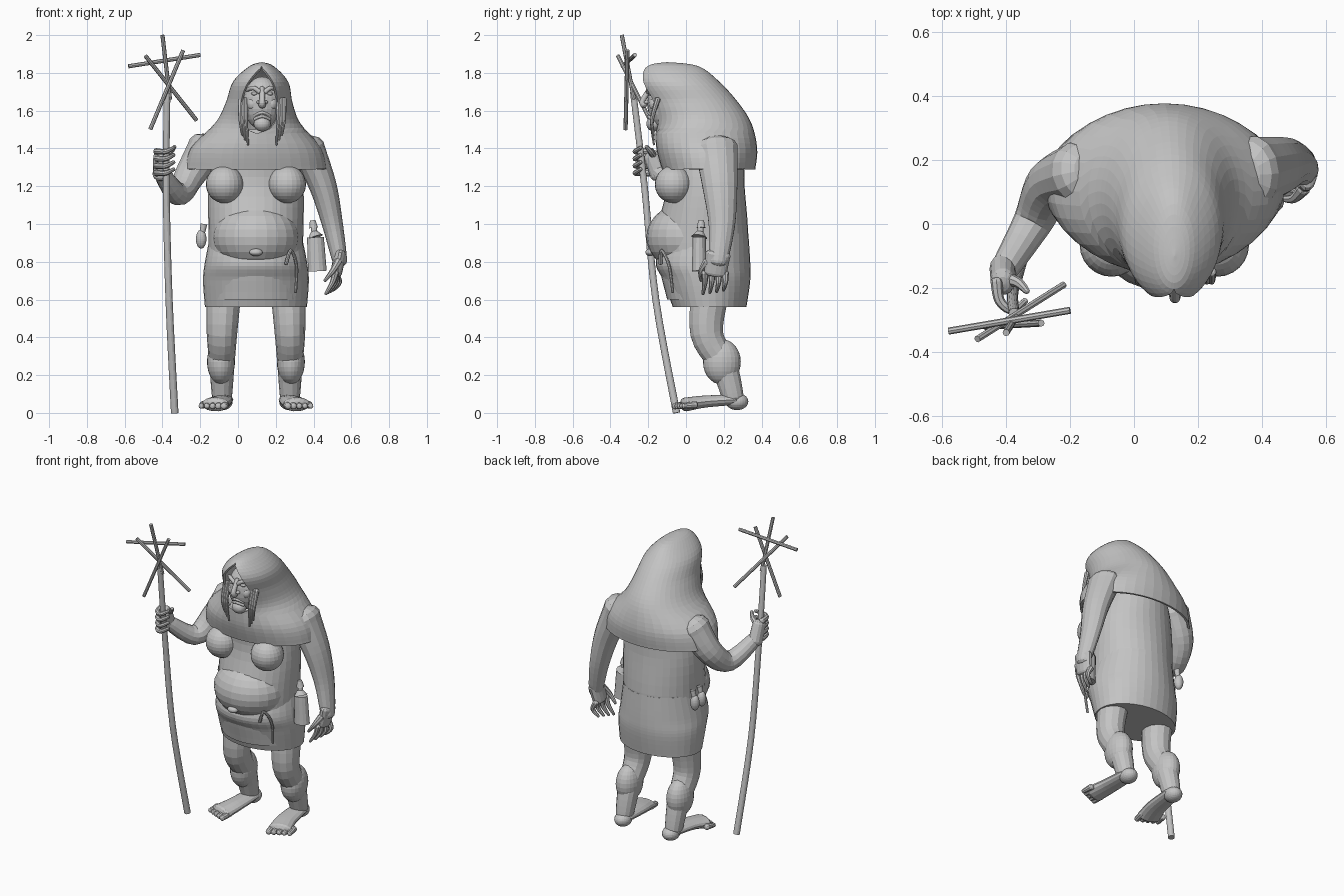
import bpy, bmesh, math
from mathutils import Vector

cube = bpy.data.objects.get("Cube")
if cube:
    bpy.data.objects.remove(cube, do_unlink=True)

GREY = (0.55, 0.55, 0.55, 1)
clay = bpy.data.materials.new("clay grey")
clay.use_nodes = True
clay.diffuse_color = GREY
shader = next(node for node in clay.node_tree.nodes if node.type == 'BSDF_PRINCIPLED')
shader.inputs["Base Color"].default_value = GREY
shader.inputs["Roughness"].default_value = 0.8

BODY_X = 0.095
FACE_X = 0.128
SIDES = (("right", -1), ("left", 1))
parts = []


def smooth_path(rows, steps=5):
    """Resample rows of numbers with a Catmull-Rom spline."""
    rows = [Vector(row) for row in rows]
    padded = [rows[0]] + rows + [rows[-1]]
    result = []
    for before, start, end, after in zip(padded, padded[1:], padded[2:], padded[3:]):
        leave, arrive = (end - before) / 2, (after - start) / 2
        for step in range(steps):
            t = step / steps
            blend = t * t * (3 - 2 * t)
            result.append(start.lerp(end, blend) + leave * t * (1 - t) ** 2 - arrive * t * t * (1 - t))
    return result + [rows[-1]]


def skin_rings(name, rings, closed=True, caps=True):
    """Bridge a stack of equal rings into one mesh object."""
    bm = bmesh.new()
    grid = [[bm.verts.new(point) for point in ring] for ring in rings]
    count = len(grid[0])
    for low, high in zip(grid, grid[1:]):
        for k in range(count if closed else count - 1):
            following = (k + 1) % count
            bm.faces.new((low[k], low[following], high[following], high[k]))
    if caps:
        bm.faces.new(grid[0])
        bm.faces.new(grid[-1])
    bmesh.ops.remove_doubles(bm, verts=bm.verts, dist=0.0003)
    bmesh.ops.recalc_face_normals(bm, faces=bm.faces)
    mesh = bpy.data.meshes.new(name)
    bm.to_mesh(mesh)
    bm.free()
    mesh.materials.append(clay)
    obj = bpy.data.objects.new(name, mesh)
    bpy.context.collection.objects.link(obj)
    parts.append(obj)
    return obj


def tube(name, path, thick, thin, depth=1, rounded=True, sides=14):
    """Tapering limb along a smoothed path; depth flattens or deepens it."""
    centres = smooth_path(path)
    last = len(centres) - 1
    overall = (centres[-1] - centres[0]).normalized()
    reference = Vector((0, 1, 0)) if abs(overall.z) > 0.7 else Vector((0, 0, 1))
    across = overall.cross(reference)
    rings = []
    for i, centre in enumerate(centres):
        along = (centres[min(i + 1, last)] - centres[max(i - 1, 0)]).normalized()
        across = (across - along * across.dot(along)).normalized()
        up = across.cross(along)
        radius = thick + (thin - thick) * i / last
        angles = [0]
        if rounded and i == 0:
            angles = [-1.55, -1, -0.5, 0]
        elif rounded and i == last:
            angles = [0, 0.5, 1, 1.55]
        for angle in angles:
            middle = centre + along * math.sin(angle) * radius * min(depth, 1) * 0.7
            size = radius * math.cos(angle)
            turns = [math.tau * k / sides for k in range(sides)]
            rings.append([middle + size * (across * math.cos(a) + up * depth * math.sin(a)) for a in turns])
    return skin_rings(name, rings)


def loft(name, rows, hood=False, sides=36):
    """Stacked ellipses (front y, back y, height, half width); a hood opens round the face."""
    rings = []
    for front, back, z, width in smooth_path(rows):
        centre_x = BODY_X + max(0, z - 1.4) * 0.07
        gap = 0
        if hood and 1.48 < z < 1.82:
            gap = 0.58 * math.sqrt(math.sin(math.pi * (z - 1.48) / (1.82 - 1.48)))
        ring = []
        for k in range(sides + hood):
            a = gap + (math.tau - 2 * gap) * k / sides
            ring.append((centre_x + max(0, width) * math.sin(a),
                         (front + back) / 2 - (back - front) / 2 * math.cos(a), z))
        rings.append(ring)
    return skin_rings(name, rings, closed=not hood, caps=not hood)


def blob(name, centre, radii):
    bm = bmesh.new()
    bmesh.ops.create_uvsphere(bm, u_segments=24, v_segments=14, radius=1)
    bmesh.ops.scale(bm, vec=radii, verts=bm.verts)
    bmesh.ops.translate(bm, vec=centre, verts=bm.verts)
    mesh = bpy.data.meshes.new(name)
    bm.to_mesh(mesh)
    bm.free()
    mesh.materials.append(clay)
    obj = bpy.data.objects.new(name, mesh)
    bpy.context.collection.objects.link(obj)
    parts.append(obj)


def beside(middle, sign, path):
    """Place points given as distances from a centre line on one side of it."""
    return [(middle + sign * x, y, z) for x, y, z in path]


# Torso, belly and skirt
loft("torso", [(-.1, .3, .6, .25), (-.16, .33, .9, .25), (-.1, .31, 1.2, .25), (-.1, .3, 1.4, .2), (0, .2, 1.5, .1)])
blob("belly", (BODY_X, 0, .93), (.23, .21, .18))
blob("navel", (BODY_X, -.19, .85), (.035, .025, .02))
loft("skirt", [(-.07, .32, .56, .27), (-.12, .34, .7, .28), (-.16, .34, .8, .27), (-.1, .33, .95, .24)])

# Cape and hood as one cloth shell, open around the face
cape = loft("hooded_cape", [(-.12, .36, 1.29, .37), (-.15, .37, 1.4, .34), (-.16, .34, 1.53, .22), (-.2, .27, 1.64, .17),
                            (-.24, .17, 1.75, .14), (-.2, .06, 1.83, .06), (-.1, -.1, 1.85, 0)], hood=True)
cloth = cape.modifiers.new("thickness", 'SOLIDIFY')
cloth.thickness = 0.014
cloth.offset = 0

# Head with long nose and drooping mouth
blob("head", (FACE_X, -.115, 1.64), (.1, .09, .14))
blob("chin", (FACE_X, -.17, 1.53), (.045, .04, .04))
tube("nose", [(FACE_X, -.19, 1.72), (FACE_X, -.23, 1.65), (FACE_X, -.22, 1.63)], thick=.012, thin=.02)
for lip, height in (("upper_lip", 1.59), ("lower_lip", 1.57)):
    corner = height - .015
    tube(lip, [(FACE_X - .04, -.18, corner), (FACE_X, -.2, height), (FACE_X + .04, -.18, corner)], thick=.008, thin=.008)

for label, sign in SIDES:
    blob(label + "_breast", (BODY_X + sign * .165, -.065, 1.21), (.1, .1, .1))
    tube(label + "_brow", beside(FACE_X, sign, [(.015, -.2, 1.7), (.045, -.195, 1.72), (.08, -.16, 1.71)]),
         thick=.013, thin=.01)
    blob(label + "_eye", (FACE_X + sign * .04, -.185, 1.69), (.018, .014, .01))
    blob(label + "_cheek", (FACE_X + sign * .05, -.165, 1.635), (.03, .03, .035))
    blob(label + "_nostril", (FACE_X + sign * .018, -.208, 1.645), (.012, .014, .01))
    for k in range(3):
        outward = .085 + .015 * k
        tube(label + "_hair_strand", beside(FACE_X, sign, [(outward, -.15, 1.66), (outward, -.18, 1.55),
             (outward - .01, -.17, 1.42 + .025 * k)]), thick=.015, thin=.005, sides=8)

    # Leg, foot and toes
    tube(label + "_leg", beside(BODY_X, sign, [(.17, .13, .65), (.18, .11, .42), (.18, .2, .25), (.18, .25, .08)]),
         thick=.095, thin=.052, depth=1.1)
    blob(label + "_calf", (BODY_X + sign * .185, .19, .27), (.074, .1, .12))
    blob(label + "_heel", (BODY_X + sign * .175, .27, .06), (.052, .06, .045))
    tube(label + "_foot", beside(BODY_X, sign, [(.175, .26, .07), (.19, .1, .06), (.215, 0, .045)]),
         thick=.055, thin=.075, depth=.5)
    for k in range(5):
        outward, tip = .16 + .03 * k, -.06 + .012 * k
        tube(label + "_toe", beside(BODY_X, sign, [(outward, tip + .06, .043), (outward + .01, tip, .036)]),
             thick=.02, thin=.018 - .001 * k, sides=10)

# Hanging left arm and hand
tube("left_arm", [(.37, .16, 1.4), (.45, .18, 1.2), (.5, .19, 1), (.54, .17, .8)],
     thick=.09, thin=.038, depth=1.3)
tube("left_palm", [(.54, .17, .84), (.52, .155, .74)], thick=.034, thin=.03, depth=2)
for k in range(4):
    y, spread = .1 + .036 * k, .012 * k
    tube("left_finger", [(.515, y, .74), (.5 + spread, y, .69), (.465 + spread, y - .01, .63 + spread / 2)],
         thick=.02, thin=.008, sides=8)
tube("left_thumb", [(.53, .11, .8), (.5, .08, .75), (.46, .08, .7)], thick=.022, thin=.008, sides=8)

# Bent right arm gripping the staff
tube("right_arm", [(-.17, .16, 1.4), (-.26, .12, 1.25), (-.32, 0, 1.16), (-.41, -.15, 1.28)],
     thick=.1, thin=.042)
tube("right_palm", [(-.41, -.14, 1.26), (-.41, -.18, 1.36)], thick=.042, thin=.038, depth=1.2)
for k in range(4):
    z = 1.27 + .038 * k
    tube("right_finger", [(-.43, -.18, z), (-.42, -.24, z), (-.38, -.27, z), (-.34, -.24, z + .02)],
         thick=.019, thin=.01, sides=8)
tube("right_thumb", [(-.4, -.17, 1.36), (-.36, -.185, 1.38), (-.335, -.21, 1.41)], thick=.022, thin=.01, sides=8)

# Crooked staff topped with crossed sticks
tube("staff", [(-.335, -.05, 0), (-.365, -.16, .6), (-.38, -.22, 1.2), (-.375, -.28, 1.7)],
     thick=.02, thin=.017, rounded=False)
sticks = [((-.58, -.335, 1.835), (-.2, -.27, 1.895)), ((-.465, -.32, 1.5), (-.29, -.31, 1.92)),
          ((-.49, -.36, 1.89), (-.22, -.19, 1.55)), ((-.4, -.34, 2), (-.36, -.275, 1.66))]
for ends in sticks:
    tube("crossed_stick", ends, thick=.011, thin=.011, rounded=False, sides=8)

# Flask, small bottles and hook at the waist
tube("flask_body", [(.42, .07, .75), (.41, .07, .93)], thick=.05, thin=.044, depth=.8, rounded=False)
tube("flask_shoulder", [(.41, .07, .93), (.4, .075, .96)], thick=.042, thin=.016, rounded=False)
tube("flask_neck", [(.405, .075, .95), (.4, .08, 1)], thick=.016, thin=.016, rounded=False)
tube("flask_stopper", [(.4, .08, .98), (.395, .08, 1.02)], thick=.024, thin=.014, rounded=False)
for y in (.115, .185):
    blob("small_bottle", (-.195, y, .92), (.028, .028, .05))
    tube("small_bottle_neck", [(-.19, y, .95), (-.18, y, 1)], thick=.014, thin=.018, rounded=False)
tube("waist_hook", [(.255, -.135, .79), (.28, -.13, .86), (.31, -.09, .78), (.305, -.07, .64)],
     thick=.01, thin=.008, sides=8)

# Smooth shading with crisp edges
for obj in bpy.context.view_layer.objects:
    obj.select_set(obj in parts)
bpy.context.view_layer.objects.active = parts[0]
bpy.ops.object.shade_smooth_by_angle(angle=math.radians(40))
